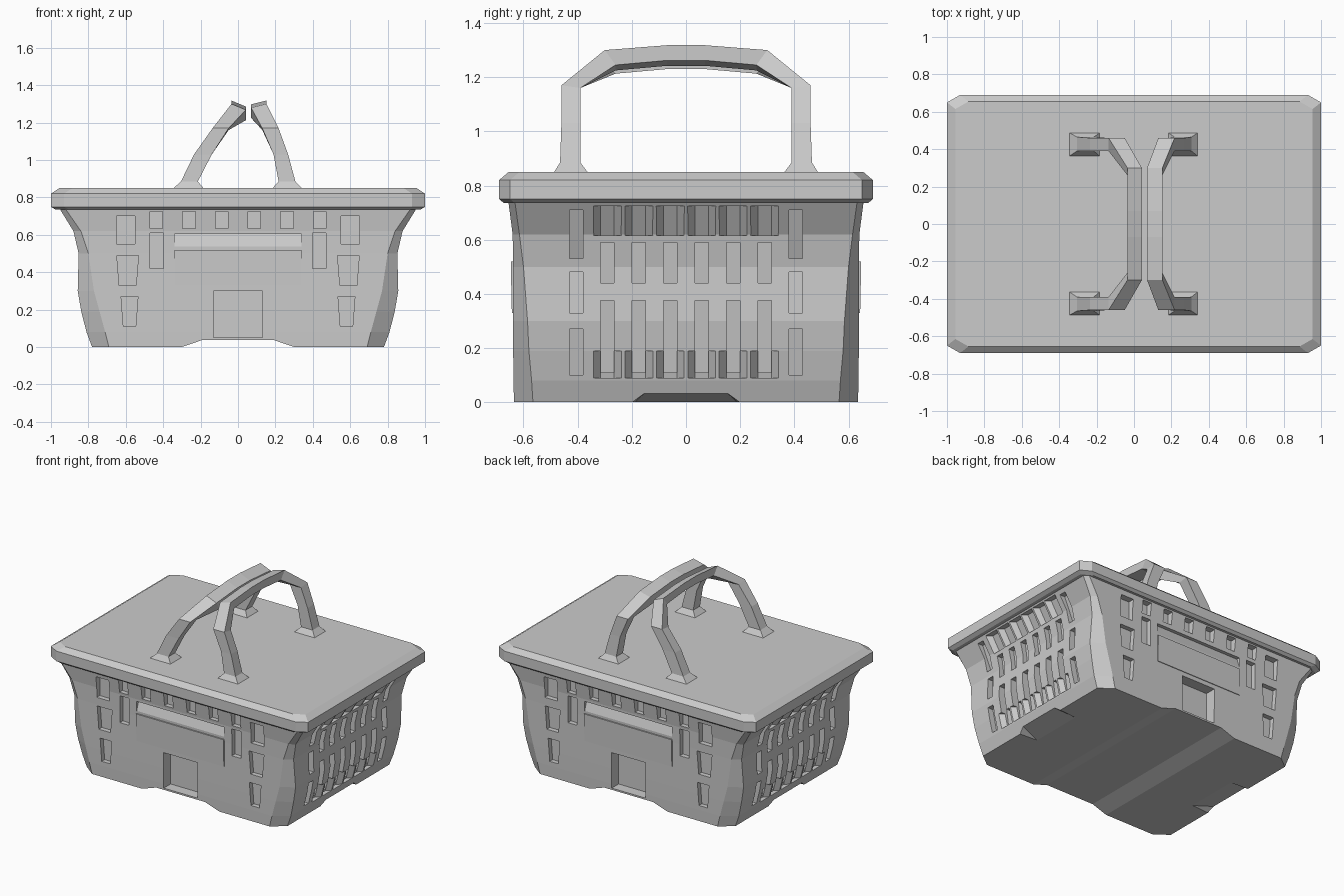
import bpy, bmesh

if "Cube" in bpy.data.objects:
    bpy.data.objects.remove(bpy.data.objects["Cube"])


def make_object(name, bm):
    bmesh.ops.recalc_face_normals(bm, faces=bm.faces)
    mesh = bpy.data.meshes.new(name)
    bm.to_mesh(mesh)
    bm.free()
    ob = bpy.data.objects.new(name, mesh)
    bpy.context.collection.objects.link(ob)
    return ob


def loft(name, rings):
    """Skin equal-length closed rings and cap both ends."""
    bm = bmesh.new()
    rows = [[bm.verts.new(p) for p in r] for r in rings]
    n = len(rows[0])
    for a, b in zip(rows, rows[1:]):
        for i in range(n):
            j = (i + 1) % n
            bm.faces.new((a[i], a[j], b[j], b[i]))
    bm.faces.new(rows[0])
    bm.faces.new(rows[-1])
    return make_object(name, bm)


def octagon(z, x, xf, y, ys):
    """Rectangle with cut corners."""
    return [(xf, -y, z), (x, -ys, z), (x, ys, z), (xf, y, z),
            (-xf, y, z), (-x, ys, z), (-x, -ys, z), (-xf, -y, z)]


def hull(bm, pts):
    tmp = bmesh.new()
    for p in pts:
        tmp.verts.new(p)
    bmesh.ops.convex_hull(tmp, input=tmp.verts)
    bmesh.ops.recalc_face_normals(tmp, faces=tmp.faces)
    mesh = bpy.data.meshes.new("tmp")
    tmp.to_mesh(mesh)
    tmp.free()
    bm.from_mesh(mesh)
    bpy.data.meshes.remove(mesh)


# Basket body: bulging tub flaring under the rim (z, x, front x, y, side y)
levels = [(0, .78, .69, .635, .565), (.08, .81, .71, .637, .57),
          (.19, .838, .74, .638, .58), (.3, .857, .77, .638, .585),
          (.5, .852, .80, .638, .60), (.62, .88, .84, .64, .615),
          (.742, .955, .925, .656, .632)]
body = loft("basket_body", [octagon(*l) for l in levels])


def end_x(z):
    for a, b in zip(levels, levels[1:]):
        if z <= b[0]:
            return a[1] + (b[1] - a[1]) * (z - a[0]) / (b[0] - a[0])
    return levels[-1][1]


def end_cut(bm, y, z0, z1, w_in, w_out, depth, out):
    """Recess in both end walls."""
    for s in (-1, 1):
        hull(bm, [(s * (end_x(z) + d), y + k * w, z) for z in (z0, z1)
                  for d, w in ((-depth, w_in), (out, w_out)) for k in (-1, 1)])


def front_cut(bm, x, z0, z1, w0, w1, y_in):
    """Recess in front and back walls, half widths w0 (low) and w1 (high)."""
    for s in (-1, 1):
        hull(bm, [(x + k * w, s * y, z) for z, w in ((z0, w0), (z1, w1))
                  for y in (y_in, .72) for k in (-1, 1)])


slots, flutes, feet = bmesh.new(), bmesh.new(), bmesh.new()

# End wall slots in vertical columns, with fluted top and bottom rows
for i in range(8):
    y = .116 * (i - 3.5)
    if i in (0, 7):
        rows = ((.10, .27), (.33, .48), (.53, .71))
    else:
        rows = ((.11, .375), (.44, .59))
        end_cut(flutes, y, .615, .725, .025, .055, .035, .004)
        end_cut(flutes, y, .09, .19, .025, .055, .03, .004)
    for z0, z1 in rows:
        end_cut(slots, y, z0, z1, .025, .025, .04, .06)

# Front and back wall openings
for i in range(6):
    front_cut(slots, .175 * (i - 2.5), .635, .725, .034, .034, .61)
for s in (-1, 1):
    front_cut(slots, s * .6, .55, .70, .05, .05, .605)
    front_cut(slots, s * .59, .33, .49, .045, .058, .605)
    front_cut(slots, s * .58, .11, .27, .033, .045, .605)
    front_cut(slots, s * .435, .42, .61, .036, .036, .605)
front_cut(slots, 0, .05, .30, .132, .132, .56)

# Sloping recess at the top of the plain panel
for s in (-1, 1):
    hull(slots, [(x, s * y, z) for x in (-.34, .34) for y, z in
                 ((.645, .52), (.615, .605), (.72, .52), (.72, .605))])

# Raised arches in the underside
hull(feet, [(x, y, z) for y in (-.8, .8) for x, z in
            ((-.33, -.01), (.33, -.01), (.19, .038), (-.19, .038))])
for s in (-1, 1):
    hull(feet, [(s * .9, -.22, -.01), (s * .9, .22, -.01),
                (s * .9, -.13, .055), (s * .9, .13, .055),
                (s * .6, -.2, -.01), (s * .6, .2, -.01)])

cutters = [make_object(n + "_cutter", b) for n, b in
           (("slot", slots), ("flute", flutes), ("foot", feet))]
for c in cutters:
    c.hide_render = True
    m = body.modifiers.new("cut", "BOOLEAN")
    m.operation, m.solver, m.object = "DIFFERENCE", "EXACT", c
dg = bpy.context.evaluated_depsgraph_get()
cut_mesh = bpy.data.meshes.new_from_object(body.evaluated_get(dg))
body.modifiers.clear()
body.data = cut_mesh
for c in cutters:
    bpy.data.objects.remove(c)

# Plain raised panels on front and back
for s, name in ((-1, "front_panel"), (1, "back_panel")):
    bm = bmesh.new()
    hull(bm, [(x, s * y, z) for x in (-.34, .34) for y, z in
              ((.62, .33), (.643, .33), (.647, .52), (.62, .52))])
    make_object(name, bm)

# Flat lid with bevelled rim
lid_levels = [(.735, .975, .672), (.75, 1, .69), (.82, 1, .69), (.85, .955, .655)]
loft("lid", [octagon(z, x, x - .07, y, y - .04) for z, x, y in lid_levels])


# Two arched handles leaning toward each other
def handle(name, xs, tilt):
    """xs: (left, right) per station; tilt lowers the inner edge of the grip."""
    yz = [(.49, .845, .36, .845), (.465, .885, .39, .885), (.46, 1.03, .39, 1.03),
          (.46, 1.17, .39, 1.16), (.30, 1.30, .26, 1.245), (.07, 1.318, .07, 1.262)]
    xs = xs + [xs[-1]]
    rings = []
    for k, ((yo, zo, yi, zi), (xl, xr)) in enumerate(zip(yz, xs)):
        tl, tr = tilt if k > 3 else (0, 0)
        rings.append([(xl, yo, zo - tl), (xr, yo, zo - tr),
                      (xr, yi, zi - tr), (xl, yi, zi - tl)])
    mirrored = [[(x, -y, z) for x, y, z in r] for r in reversed(rings)]
    loft(name, rings + mirrored)


handle("left_handle", [(-.35, -.18), (-.305, -.215), (-.235, -.14),
                       (-.136, -.05), (-.035, .042)], (0, .032))
handle("right_handle", [(.18, .345), (.217, .307), (.19, .268),
                        (.13, .217), (.07, .152)], (.02, 0))
